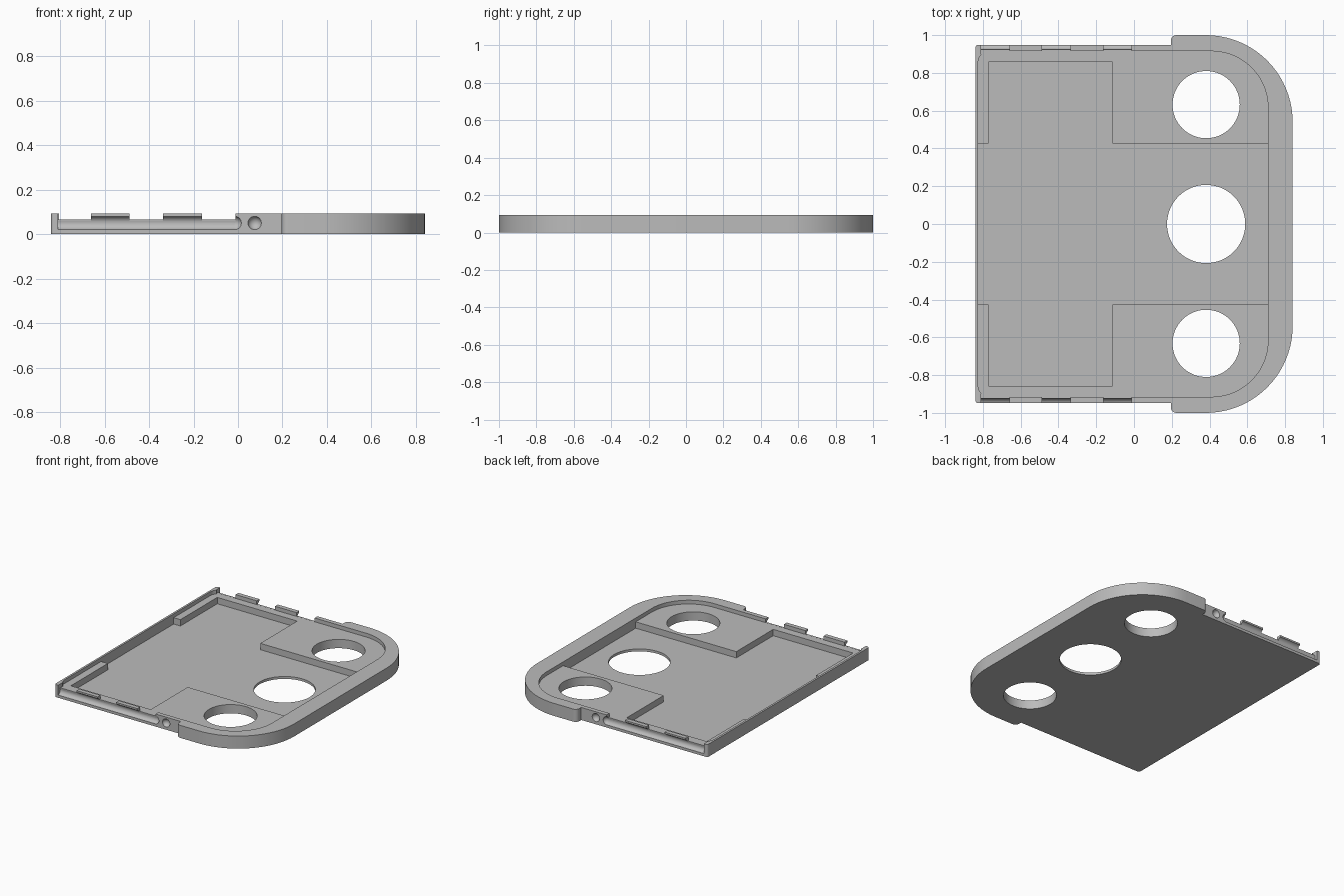
import bpy, bmesh
from math import cos, sin, pi, radians
from mathutils import Vector, Matrix

cube = bpy.data.objects.get("Cube")
if cube:
    bpy.data.objects.remove(cube, do_unlink=True)

HEIGHT, FLOOR, PAD = 0.093, 0.018, 0.065
SIDE_Y = 0.948
GROOVE_Z, GROOVE_R = 0.05, 0.031

grey = bpy.data.materials.new("plain grey")
grey.use_nodes = True
grey.diffuse_color = (0.5, 0.5, 0.5, 1)
grey.node_tree.nodes["Principled BSDF"].inputs["Base Color"].default_value = (0.5, 0.5, 0.5, 1)


def make_object(name, bm):
    bmesh.ops.recalc_face_normals(bm, faces=bm.faces)
    mesh = bpy.data.meshes.new(name)
    bm.to_mesh(mesh)
    bm.free()
    mesh.materials.append(grey)
    obj = bpy.data.objects.new(name, mesh)
    bpy.context.collection.objects.link(obj)
    return obj


def rounded(corners, steps=20):
    """Round each right-angled (x, y, radius) corner of a closed outline."""
    out = []
    for i, (x, y, r) in enumerate(corners):
        p = Vector((x, y))
        if r == 0:
            out.append(p)
            continue
        a = (Vector(corners[i - 1][:2]) - p).normalized()
        b = (Vector(corners[(i + 1) % len(corners)][:2]) - p).normalized()
        centre = p + (a + b) * r
        for k in range(steps + 1):
            t = k / steps * pi / 2
            out.append(centre - b * r * cos(t) - a * r * sin(t))
    return out


def mirrored(half):
    """Complete an outline from its -y half."""
    return half + [(x, -y, r) for x, y, r in reversed(half)]


def prism(name, points, z0, z1):
    bm = bmesh.new()
    face = bm.faces.new([bm.verts.new((p[0], p[1], z0)) for p in points])
    ext = bmesh.ops.extrude_face_region(bm, geom=[face])
    verts = [v for v in ext["geom"] if isinstance(v, bmesh.types.BMVert)]
    bmesh.ops.translate(bm, verts=verts, vec=(0, 0, z1 - z0))
    return make_object(name, bm)


def box(name, x0, x1, y0, y1, z0, z1):
    return prism(name, [(x0, y0), (x1, y0), (x1, y1), (x0, y1)], z0, z1)


def disc(name, x, y, r):
    pts = [(x + r * cos(2 * pi * i / 64), y + r * sin(2 * pi * i / 64)) for i in range(64)]
    return prism(name, pts, -0.1, 0.2)


def ball(name, x, y):
    bm = bmesh.new()
    bmesh.ops.create_uvsphere(bm, u_segments=32, v_segments=16, radius=GROOVE_R)
    bmesh.ops.translate(bm, verts=bm.verts, vec=(x, y, GROOVE_Z))
    return make_object(name, bm)


def rod(name, x0, x1, y):
    bm = bmesh.new()
    bmesh.ops.create_cone(bm, cap_ends=True, segments=32, radius1=GROOVE_R,
                          radius2=GROOVE_R, depth=x1 - x0,
                          matrix=Matrix.Translation(((x0 + x1) / 2, y, GROOVE_Z))
                          @ Matrix.Rotation(pi / 2, 4, 'Y'))
    return make_object(name, bm)


def cut(target, cutter):
    cutter.hide_render = True
    mod = target.modifiers.new("cut", 'BOOLEAN')
    mod.operation = 'DIFFERENCE'
    mod.solver = 'EXACT'
    mod.object = cutter
    bpy.context.view_layer.objects.active = target
    bpy.ops.object.modifier_apply(modifier=mod.name)
    bpy.data.objects.remove(cutter, do_unlink=True)


# Tray body with broad rounded end
tray = prism("tray", rounded(mirrored([
    (-0.84, -SIDE_Y, 0.015), (0.195, -SIDE_Y, 0),
    (0.195, -1, 0.03), (0.84, -1, 0.46)])), 0, HEIGHT)

# Shallow pocket, down to the raised pads
cut(tray, prism("pocket_cutter", rounded(mirrored([
    (-0.825, -0.915, 0.06), (0.71, -0.915, 0.3)])), PAD, 0.2))

# Deep recess that leaves the corner pads standing
cut(tray, prism("recess_cutter", rounded(mirrored([
    (-0.825, -0.425, 0), (-0.77, -0.425, 0), (-0.77, -0.857, 0),
    (-0.115, -0.857, 0), (-0.115, -0.425, 0), (0.71, -0.425, 0)])), FLOOR, 0.2))

# Three round through holes
for y, r in ((-0.632, 0.178), (0, 0.207), (0.632, 0.178)):
    cut(tray, disc("hole_cutter", 0.382, y, r))

# Side grooves, locking dimples and entry notches
for s in (-1, 1):
    y = s * (SIDE_Y + 0.007)
    cut(tray, rod("groove_cutter", -0.81, -0.015, y))
    cut(tray, ball("groove_end_cutter", -0.015, y))
    cut(tray, ball("dimple_cutter", 0.075, y))
    for x in (-0.81, -0.487, -0.162):
        for depth, z in ((0.925, GROOVE_Z), (0.9, PAD + 0.0005)):
            y0, y1 = sorted((s * depth, s * 1.1))
            cut(tray, box("notch_cutter", x, x + 0.15, y0, y1, z, 0.2))

bpy.ops.object.select_all(action='DESELECT')
tray.select_set(True)
bpy.context.view_layer.objects.active = tray
bpy.ops.object.shade_smooth_by_angle(angle=radians(30))
